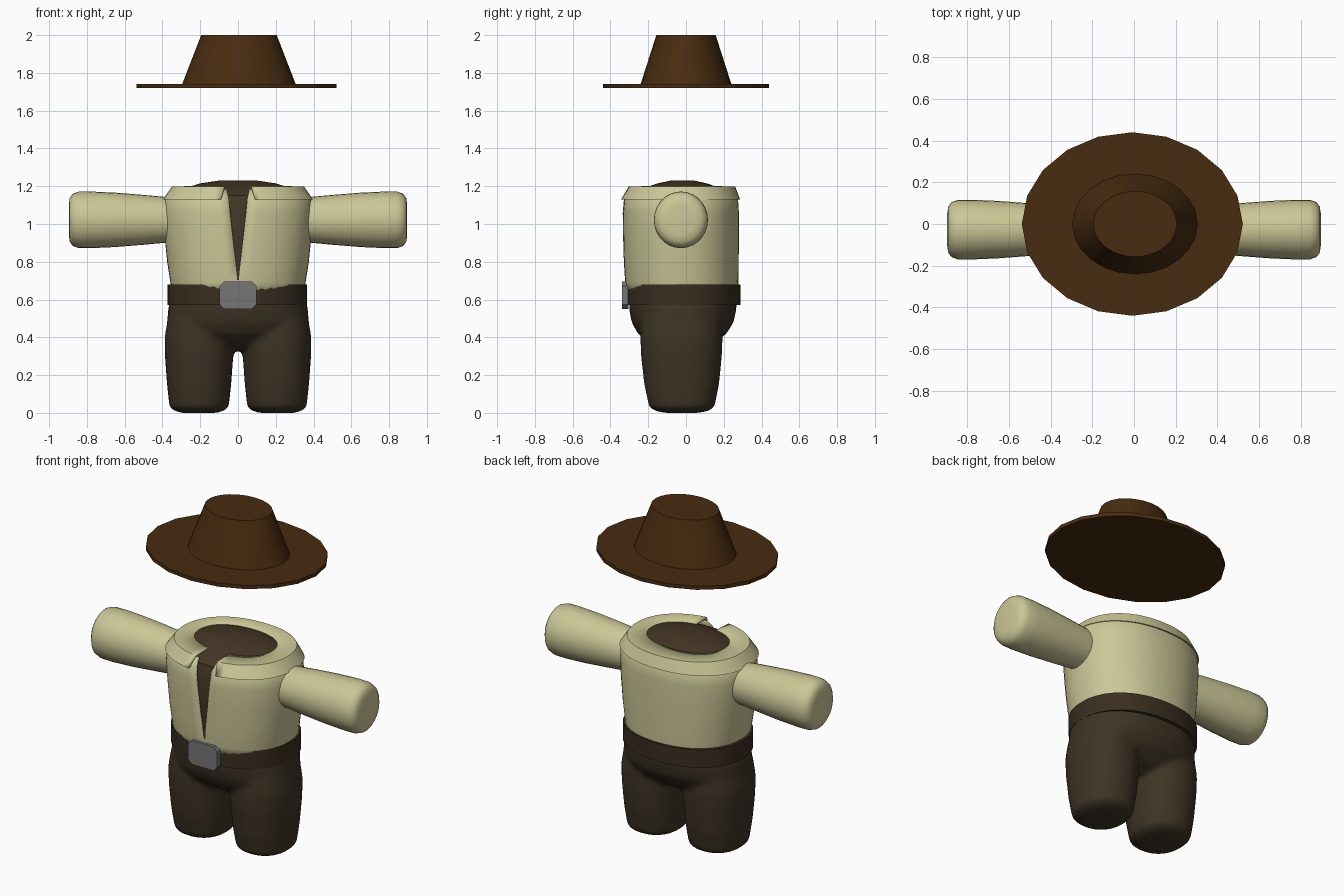
import bpy, bmesh, math
from mathutils import Matrix, Vector

if "Cube" in bpy.data.objects:
    bpy.data.objects.remove(bpy.data.objects["Cube"])


def material(name, rgb):
    m = bpy.data.materials.new(name)
    m.diffuse_color = (*rgb, 1)
    m.use_nodes = True
    m.node_tree.nodes["Principled BSDF"].inputs["Base Color"].default_value = m.diffuse_color
    return m


HAT = material("hat brown", (0.066, 0.025, 0.005))
SHIRT = material("cream cloth", (0.60, 0.57, 0.31))
TROUSER = material("dark brown cloth", (0.048, 0.034, 0.018))
BODY = material("brown body", (0.058, 0.036, 0.018))
BELT = material("belt leather", (0.042, 0.027, 0.014))
METAL = material("grey metal", (0.18, 0.18, 0.18))


def loft(bm, rings, sides=40, n=2.0, cx=0.0, caps=True):
    """Skin of superellipse rings (z, rx, ry, cy, half-width of front gap)."""
    def power(v):
        return math.copysign(abs(v) ** (2 / n), v)

    loops = []
    for z, rx, ry, cy, gap in rings:
        g = math.asin((gap / rx) ** (n / 2))
        loop = []
        for i in range(sides + 1):
            t = g + (2 * math.pi - 2 * g) * i / sides
            loop.append(bm.verts.new((cx + rx * power(math.sin(t)),
                                      cy - ry * power(math.cos(t)), z)))
        loops.append(loop)
    for a, b in zip(loops, loops[1:]):
        for i in range(sides):
            bm.faces.new((a[i], a[i + 1], b[i + 1], b[i]))
    if caps:
        bm.faces.new(loops[0][:sides][::-1])
        bm.faces.new(loops[-1][:sides])


def finish(name, bm, mat, angle=40):
    bmesh.ops.remove_doubles(bm, verts=bm.verts, dist=1e-5)
    mesh = bpy.data.meshes.new(name)
    bm.to_mesh(mesh)
    bm.free()
    mesh.materials.append(mat)
    ob = bpy.data.objects.new(name, mesh)
    bpy.context.collection.objects.link(ob)
    bpy.ops.object.select_all(action='DESELECT')
    ob.select_set(True)
    bpy.context.view_layer.objects.active = ob
    bpy.ops.object.shade_smooth_by_angle(angle=math.radians(angle))
    return ob


def part(name, rings, mat, angle=40, **kw):
    bm = bmesh.new()
    loft(bm, rings, **kw)
    return finish(name, bm, mat, angle)


# Hat: twenty-sided brim and tapered crown
part("hat_brim", [(1.72, .53, .44, 0, 0), (1.742, .53, .44, 0, 0)],
     HAT, 15, sides=20, cx=-.008)
part("hat_crown", [(1.742, .30, .24, 0, 0), (2.0, .20, .157, 0, 0)],
     HAT, sides=24, cx=.005)

# Dark body showing through the open shirt and neck
part("inner_body", [
    (.58, .335, .275, -.02, 0), (.70, .34, .28, -.022, 0),
    (.90, .365, .285, -.026, 0), (1.08, .37, .285, -.027, 0),
    (1.15, .345, .265, -.025, 0), (1.19, .28, .205, -.022, 0),
    (1.215, .20, .13, -.02, 0), (1.23, .10, .06, -.02, 0)], BODY, n=2.2)

# Shirt, split by a narrow V at the front
shirt = part("shirt", [
    (.62, .350, .292, -.018, 0), (.69, .358, .300, -.022, 0),
    (.80, .375, .304, -.025, .012), (.95, .390, .307, -.027, .03),
    (1.06, .397, .308, -.028, .042), (1.14, .390, .302, -.027, .05),
    (1.185, .345, .268, -.025, .06)], SHIRT, sides=48, n=2.2, caps=False)

# Folded collar with a wider notch
collar = part("collar", [
    (1.135, .375, .292, -.028, .088), (1.13, .398, .318, -.031, .09),
    (1.198, .350, .284, -.024, .072), (1.202, .21, .14, -.022, .068)],
    SHIRT, 30, sides=48, n=2.2, caps=False)
for ob in (shirt, collar):
    mod = ob.modifiers.new("cloth thickness", 'SOLIDIFY')
    mod.thickness = .008
    mod.offset = -1

# Stubby sleeves, widening outwards
for side, word in ((1, "right"), (-1, "left")):
    arm = part("sleeve_" + word, [
        (z, r, r * .955, 0, 0) for z, r in (
            (.28, .112), (.37, .12), (.50, .132), (.65, .144), (.78, .150),
            (.845, .149), (.875, .138), (.891, .115), (.896, .08))],
        SHIRT, 50, sides=28)
    arm.matrix_world = (Matrix.Translation((0, -.027, 1.022))
                        @ Matrix.Rotation(side * math.pi / 2, 4, 'Y'))

# Trousers: hips and two legs blended into one skin
bm = bmesh.new()
loft(bm, [(.33, .22, .09, -.02, 0), (.36, .30, .16, -.022, 0),
          (.42, .362, .235, -.02, 0), (.48, .376, .270, -.018, 0),
          (.55, .370, .284, -.017, 0), (.62, .355, .284, -.017, 0)], n=2.2)
for side in (1, -1):
    loft(bm, [(0, .09, .08, -.022, 0), (.008, .125, .135, -.022, 0),
              (.03, .157, .173, -.022, 0), (.15, .170, .198, -.023, 0),
              (.30, .181, .214, -.024, 0), (.40, .183, .218, -.024, 0),
              (.50, .165, .21, -.024, 0)], cx=.206 * side, n=2.2)
trousers = finish("trousers", bm, TROUSER)
mod = trousers.modifiers.new("blend", 'REMESH')
mod.mode = 'VOXEL'
mod.voxel_size = .014
mod.use_smooth_shade = True
mod = trousers.modifiers.new("soften", 'SMOOTH')
mod.factor = .5
mod.iterations = 8

# Belt band
part("belt", [(.57, .34, .27, -.014, 0), (.57, .37, .302, -.014, 0),
              (.68, .37, .302, -.014, 0), (.68, .34, .27, -.014, 0)],
     BELT, n=2.2, cx=-.004, caps=False)

# Buckle: plate with clipped corners
bm = bmesh.new()
bmesh.ops.create_cube(bm, size=1)
bmesh.ops.scale(bm, vec=Vector((.195, .035, .145)), verts=bm.verts)
bmesh.ops.translate(bm, vec=Vector((0, -.322, .622)), verts=bm.verts)
corners = [e for e in bm.edges
           if abs(e.verts[0].co.y - e.verts[1].co.y) > .02]
bmesh.ops.bevel(bm, geom=corners, offset=.024, segments=1, affect='EDGES')
finish("buckle", bm, METAL, 20)
